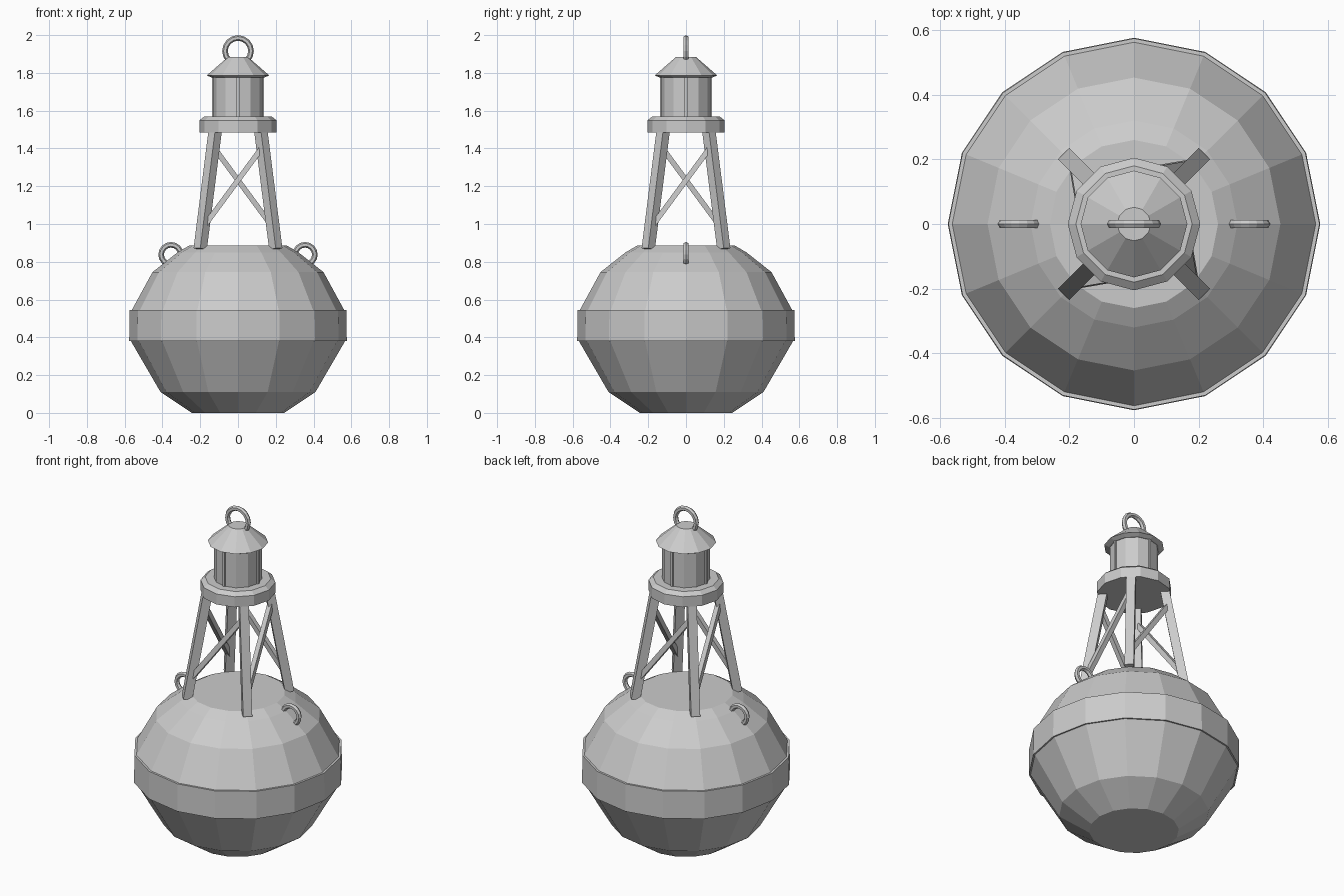
import bpy
import bmesh
from math import sin, cos, pi, radians
from mathutils import Vector, Matrix

if "Cube" in bpy.data.objects:
    bpy.data.objects.remove(bpy.data.objects["Cube"])

GREY = (0.6, 0.6, 0.6, 1)
mat = bpy.data.materials.new("plain grey")
mat.use_nodes = True
mat.diffuse_color = GREY
mat.node_tree.nodes["Principled BSDF"].inputs["Base Color"].default_value = GREY


def add_object(name, bm):
    bmesh.ops.recalc_face_normals(bm, faces=bm.faces)
    mesh = bpy.data.meshes.new(name)
    bm.to_mesh(mesh)
    bm.free()
    mesh.materials.append(mat)
    obj = bpy.data.objects.new(name, mesh)
    bpy.context.collection.objects.link(obj)
    return obj


def lathe(name, profile, sides, closed=False):
    """Revolve (radius, z) points; cap the ends or join them into a hoop."""
    bm = bmesh.new()
    rings = [[bm.verts.new((r * cos(2 * pi * i / sides), r * sin(2 * pi * i / sides), z))
              for i in range(sides)] for r, z in profile]
    pairs = list(zip(rings, rings[1:]))
    if closed:
        pairs.append((rings[-1], rings[0]))
    else:
        bm.faces.new(rings[0])
        bm.faces.new(rings[-1])
    for low, high in pairs:
        for i in range(sides):
            j = (i + 1) % sides
            bm.faces.new((low[i], low[j], high[j], high[i]))
    return add_object(name, bm)


def beam(name, start, end, width, depth, facing):
    """Square-section bar between two points, its depth turned towards facing."""
    start, end = Vector(start), Vector(end)
    axis = (end - start).normalized()
    side = axis.cross(Vector(facing)).normalized()
    out = side.cross(axis)
    bm = bmesh.new()
    bmesh.ops.create_cube(bm, size=1)
    frame = Matrix((side * width, out * depth, end - start)).transposed().to_4x4()
    bmesh.ops.transform(bm, matrix=Matrix.Translation((start + end) / 2) @ frame, verts=bm.verts)
    return add_object(name, bm)


def ring(name, center, major, minor):
    """Upright lifting ring lying in the xz plane."""
    tube = [(major + minor * cos(k * pi / 3), minor * sin(k * pi / 3)) for k in range(6)]
    obj = lathe(name, tube, 16, closed=True)
    obj.data.transform(Matrix.Translation(center) @ Matrix.Rotation(radians(90), 4, 'X'))
    return obj


# Float body and the band around it
lathe("float_body", [(0.245, 0), (0.41, 0.11), (0.567, 0.38), (0.562, 0.545),
                     (0.453, 0.745), (0.32, 0.85), (0.26, 0.885)], 16)
lathe("float_band", [(0.55, 0.38), (0.576, 0.38), (0.574, 0.545), (0.55, 0.545)], 16, closed=True)

# Lifting rings
for name, x in (("left_lifting_ring", 0.355), ("right_lifting_ring", -0.355)):
    ring(name, (x, 0, 0.838), 0.052, 0.015)
ring("top_ring", (0, 0, 1.916), 0.069, 0.015)

# Tower: four splayed legs, each side with one diagonal brace
LEG_LOW, LEG_HIGH = Vector((-0.2, -0.2, 0.868)), Vector((-0.12, -0.12, 1.5))


def leg_point(z):
    return LEG_LOW.lerp(LEG_HIGH, (z - LEG_LOW.z) / (LEG_HIGH.z - LEG_LOW.z))


for k, side_name in enumerate(("front", "left", "back", "right")):
    turn = Matrix.Rotation(k * pi / 2, 3, 'Z')
    beam(side_name + "_leg", turn @ LEG_LOW, turn @ LEG_HIGH, 0.05, 0.05, turn @ Vector((-1, -1, 0)))
    brace_low, brace_high = leg_point(0.98), leg_point(1.41)
    brace_high.x *= -1
    outward = turn @ Vector((0, -1, 0))
    beam(side_name + "_brace", turn @ brace_low, turn @ brace_high, 0.028, 0.028, outward)
    # Thin lantern post
    post = outward * 0.13
    beam(side_name + "_lantern_post", post + Vector((0, 0, 1.56)), post + Vector((0, 0, 1.775)),
         0.015, 0.015, outward)

# Platform, lantern and roof
lathe("platform", [(0.205, 1.485), (0.205, 1.548), (0.18, 1.568)], 12)
lathe("lantern", [(0.132, 1.56), (0.132, 1.78)], 12)
lathe("lantern_roof", [(0.14, 1.775), (0.165, 1.787), (0.052, 1.885)], 12)
